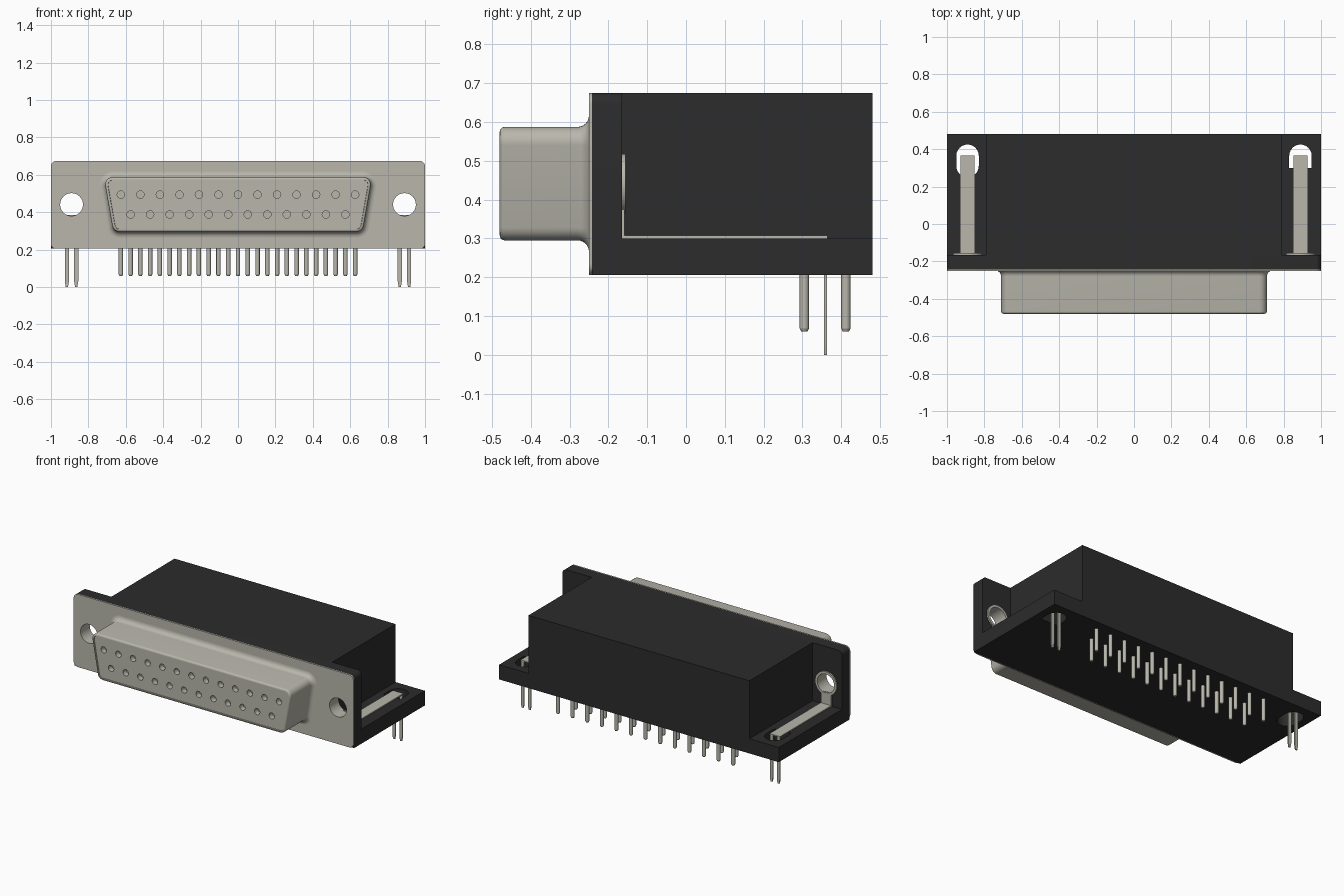
import bpy, bmesh
from math import sin, cos, pi, radians
from mathutils import Matrix

cube = bpy.data.objects.get("Cube")
if cube:
    bpy.data.objects.remove(cube)


def material(name, rgb, roughness):
    m = bpy.data.materials.new(name)
    m.use_nodes = True
    m.diffuse_color = (*rgb, 1)
    bsdf = m.node_tree.nodes["Principled BSDF"]
    bsdf.inputs["Base Color"].default_value = (*rgb, 1)
    bsdf.inputs["Roughness"].default_value = roughness
    return m


METAL = material("warm grey metal", (0.48, 0.47, 0.41), 0.5)
BLACK = material("black plastic", (0.025, 0.025, 0.025), 0.6)
parts = []


def add_object(name, bm, mat):
    bmesh.ops.remove_doubles(bm, verts=bm.verts, dist=0.00005)
    bmesh.ops.recalc_face_normals(bm, faces=bm.faces)
    mesh = bpy.data.meshes.new(name)
    bm.to_mesh(mesh)
    bm.free()
    mesh.materials.append(mat)
    obj = bpy.data.objects.new(name, mesh)
    bpy.context.collection.objects.link(obj)
    parts.append(obj)
    return obj


def slab(name, outlines, low, high, axis, mat):
    """Extrude flat outlines (inner ones are holes) along y or z."""
    curve = bpy.data.curves.new(name, "CURVE")
    curve.dimensions = "2D"
    curve.fill_mode = "BOTH"
    curve.extrude = (high - low) / 2
    for outline in outlines:
        spline = curve.splines.new("POLY")
        spline.points.add(len(outline) - 1)
        for p, (u, v) in zip(spline.points, outline):
            p.co = (u, v, 0, 1)
        spline.use_cyclic_u = True
    helper = bpy.data.objects.new(name + " helper", curve)
    bpy.context.collection.objects.link(helper)
    mesh = helper.to_mesh()
    bm = bmesh.new()
    bm.from_mesh(mesh)
    helper.to_mesh_clear()
    bpy.data.objects.remove(helper)
    bpy.data.curves.remove(curve)
    mid = (low + high) / 2
    for v in bm.verts:
        a, b, c = v.co
        v.co = (a, mid + c, b) if axis == "y" else (a, b, mid + c)
    return add_object(name, bm, mat)


def rect(u0, u1, v0, v1):
    return [(u0, v0), (u1, v0), (u1, v1), (u0, v1)]


def arc(u, v, r, start, end, steps):
    angles = [radians(start + (end - start) * i / steps) for i in range(steps + 1)]
    return [(u + r * cos(a), v + r * sin(a)) for a in angles]


def circle(u, v, r, steps=32):
    return arc(u, v, r, 0, 360, steps)[:-1]


def box(name, x0, x1, y0, y1, z0, z1, mat):
    return slab(name, [rect(x0, x1, y0, y1)], z0, z1, "z", mat)


# Main levels
BASE, LEDGE, TOP = 0.205, 0.30, 0.675
MID_Z, EAR_X = 0.441, 0.89
SLANT = 10


def d_outline(offset):
    """Rounded trapezoid, wider at the top, grown by offset."""
    r = 0.04
    h = 0.146 - r
    mid_w = 0.692 - r / cos(radians(SLANT))
    wt, wb = mid_w + h * 0.176, mid_w - h * 0.176
    r += offset
    return (arc(wt, MID_Z + h, r, -SLANT, 90, 8)
            + arc(-wt, MID_Z + h, r, 90, 180 + SLANT, 8)
            + arc(-wb, MID_Z - h, r, 180 + SLANT, 270, 8)
            + arc(wb, MID_Z - h, r, 270, 360 - SLANT, 8))


# Black housing: flange, rear block and ledge with slots
ear_holes = [circle(s * EAR_X, MID_Z, 0.066) for s in (-1, 1)]
flange = ([(-1, BASE), (1, BASE)] + arc(0.97, TOP - 0.03, 0.03, 0, 90, 6)
          + arc(-0.97, TOP - 0.03, 0.03, 90, 180, 6))
slab("flange_housing", [flange] + ear_holes, -0.242, -0.165, "y", BLACK)
box("rear_block", -0.79, 0.79, -0.165, 0.48, LEDGE, TOP, BLACK)
right_slot = (arc(-EAR_X, 0.365, 0.06, 0, 180, 12)
              + arc(-EAR_X, 0.31, 0.06, 180, 360, 12))
left_slot = (arc(EAR_X, 0.365, 0.06, 0, 180, 12)
             + [(EAR_X - 0.06, 0.30), (EAR_X + 0.06, 0.30)])
slab("ledge", [rect(-1, 1, -0.165, 0.48), right_slot, left_slot],
     BASE, LEDGE, "z", BLACK)

# Metal face plate with mounting holes
c = 0.97
lo, hi = BASE + 0.03, TOP - 0.03
plate = (arc(c, hi, 0.03, 0, 90, 6) + arc(-c, hi, 0.03, 90, 180, 6)
         + arc(-c, lo, 0.03, 180, 270, 6) + arc(c, lo, 0.03, 270, 360, 6))
slab("face_plate", [plate] + [circle(s * EAR_X, MID_Z, 0.061) for s in (-1, 1)],
     -0.25, -0.242, "y", METAL)

# Metal shell lofted from the plate fillet to the rolled front rim
fillet, lip = 0.03, 0.012
stations = []
for i in range(7):
    a = i / 6 * pi / 2
    stations.append((-0.25 - fillet * (1 - cos(a)), fillet * (1 - sin(a))))
for i in range(5):
    a = i / 4 * pi / 2
    stations.append((-0.48 + lip * (1 - sin(a)), -lip * (1 - cos(a))))
stations += [(-0.48, -0.014), (-0.474, -0.016), (-0.43, -0.016)]
bm = bmesh.new()
rings = [[bm.verts.new((x, y, z)) for x, z in d_outline(off)] for y, off in stations]
for r0, r1 in zip(rings, rings[1:]):
    for i in range(len(r0)):
        j = (i + 1) % len(r0)
        bm.faces.new((r0[i], r0[j], r1[j], r1[i]))
add_object("shell", bm, METAL)

# Contact face with two rows of sockets and a floor behind them
PITCH = 0.1044
rows = [(13, MID_Z + 0.043 + 0.01), (12, MID_Z - 0.053)]
sockets = [circle((i - (n - 1) / 2) * PITCH, z, 0.02, 16)
           for n, z in rows for i in range(n)]
slab("contact_face", [d_outline(-0.0155)] + sockets, -0.476, -0.44, "y", METAL)
slab("socket_floor", [d_outline(-0.0155)], -0.44, -0.43, "y", METAL)

# Solder pins with chamfered tips
bm = bmesh.new()
for n, y in ((13, 0.412), (12, 0.305)):
    for i in range(n):
        x = (i - (n - 1) / 2) * PITCH
        for z0, z1, r0 in ((0.06, 0.068, 0.008), (0.068, 0.215, 0.012)):
            bmesh.ops.create_cone(
                bm, cap_ends=True, segments=16, radius1=r0, radius2=0.012,
                depth=z1 - z0, matrix=Matrix.Translation((x, y, (z0 + z1) / 2)))
add_object("solder_pins", bm, METAL)

# Grounding brackets: eyelet, upright, strip and board prongs on each side
for side, s in (("right", -1), ("left", 1)):
    x = s * EAR_X
    inner = circle(x, MID_Z, 0.061)
    slab(side + "_sleeve", [circle(x, MID_Z, 0.066), inner], -0.243, -0.165, "y", METAL)
    slab(side + "_eyelet", [circle(x, MID_Z, 0.077), inner], -0.166, -0.156, "y", METAL)
    slab(side + "_upright", [rect(x - 0.037, x + 0.037, LEDGE, 0.386)],
         -0.166, -0.158, "y", METAL)
    box(side + "_strip", x - 0.037, x + 0.037, -0.166, 0.365, LEDGE, 0.307, METAL)
    for k in (-1, 1):
        px = x + k * 0.025
        prong = [(px - 0.011, LEDGE), (px - 0.011, 0.03), (px - 0.006, 0),
                 (px + 0.006, 0), (px + 0.011, 0.03), (px + 0.011, LEDGE)]
        slab(side + "_prong", [prong], 0.356, 0.364, "y", METAL)

# Smooth shading with sharp edges kept
bpy.ops.object.select_all(action="DESELECT")
for obj in parts:
    obj.select_set(True)
bpy.context.view_layer.objects.active = parts[0]
bpy.ops.object.shade_smooth_by_angle(angle=radians(35))
